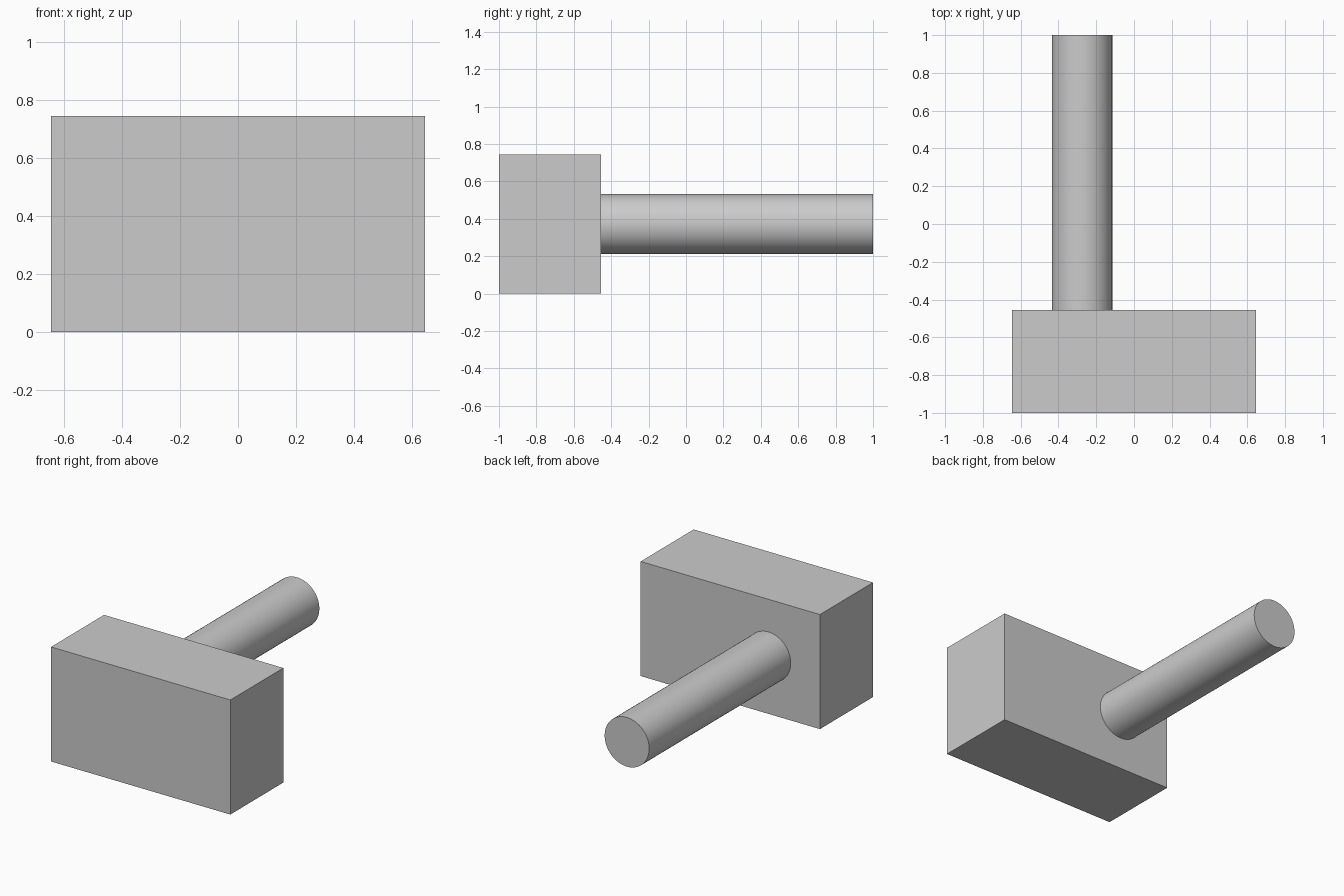
import bpy
import math

cube = bpy.data.objects.get("Cube")
if cube:
    bpy.data.objects.remove(cube, do_unlink=True)

grey = bpy.data.materials.new("light_grey")
grey.use_nodes = True
colour = (0.6, 0.6, 0.6, 1)
grey.diffuse_color = colour
grey.node_tree.nodes["Principled BSDF"].inputs["Base Color"].default_value = colour

FRONT, HEAD_BACK, HANDLE_END = -1.0, -0.455, 1.0
HALF_WIDTH, HEIGHT, SEAM = 0.645, 0.745, 0.1


def block(name, x0, x1):
    """Box spanning x0..x1 over the full depth and height of the head."""
    bpy.ops.mesh.primitive_cube_add(
        size=1, location=((x0 + x1) / 2, (FRONT + HEAD_BACK) / 2, HEIGHT / 2))
    ob = bpy.context.object
    ob.name = name
    ob.scale = (x1 - x0, HEAD_BACK - FRONT, HEIGHT)
    bpy.ops.object.transform_apply(location=False, rotation=False, scale=True)
    ob.data.materials.append(grey)


# Head: two flush blocks meeting at a seam
block("head_right_block", -HALF_WIDTH, SEAM)
block("head_left_block", SEAM, HALF_WIDTH)

# Handle: round bar running back from the head
bpy.ops.mesh.primitive_cylinder_add(
    vertices=64, radius=0.16, depth=HANDLE_END - HEAD_BACK,
    location=(-0.275, (HANDLE_END + HEAD_BACK) / 2, HEIGHT / 2),
    rotation=(math.pi / 2, 0, 0))
handle = bpy.context.object
handle.name = "handle"
handle.data.materials.append(grey)
bpy.ops.object.shade_smooth_by_angle(angle=math.radians(30))
